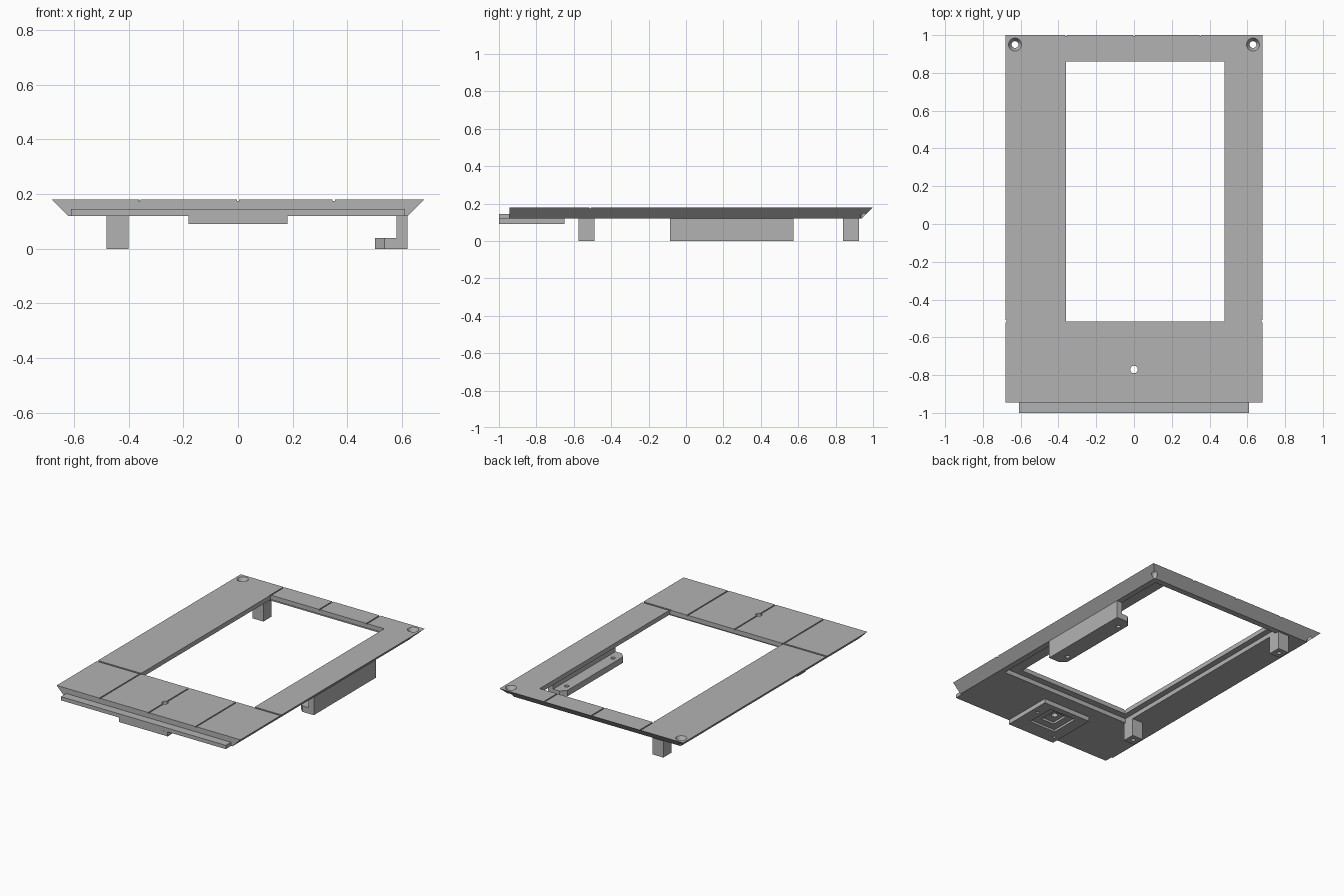
import bpy, bmesh, math

cube = bpy.data.objects.get("Cube")
if cube:
    bpy.data.objects.remove(cube, do_unlink=True)

grey = bpy.data.materials.new("plain grey")
colour = (0.45, 0.45, 0.45, 1)
grey.diffuse_color = colour
grey.use_nodes = True
grey.node_tree.nodes["Principled BSDF"].inputs["Base Color"].default_value = colour


def loft(name, lower, upper, z0, z1):
    """Solid between two outlines with the same number of corners."""
    bm = bmesh.new()
    a = [bm.verts.new((x, y, z0)) for x, y in lower]
    b = [bm.verts.new((x, y, z1)) for x, y in upper]
    bm.faces.new(a[::-1])
    bm.faces.new(b)
    n = len(a)
    for i in range(n):
        j = (i + 1) % n
        bm.faces.new((a[i], a[j], b[j], b[i]))
    bmesh.ops.recalc_face_normals(bm, faces=bm.faces)
    mesh = bpy.data.meshes.new(name)
    bm.to_mesh(mesh)
    bm.free()
    mesh.materials.append(grey)
    obj = bpy.data.objects.new(name, mesh)
    bpy.context.collection.objects.link(obj)
    return obj


def rect(x0, x1, y0, y1):
    return [(x0, y0), (x1, y0), (x1, y1), (x0, y1)]


def box(name, x0, x1, y0, y1, z0, z1):
    r = rect(x0, x1, y0, y1)
    return loft(name, r, r, z0, z1)


def circle(x, y, r, n=24):
    return [(x + r * math.cos(math.tau * i / n), y + r * math.sin(math.tau * i / n))
            for i in range(n)]


def hole(x, y, r, z0, z1, r_top=None):
    return loft("hole_cutter", circle(x, y, r), circle(x, y, r_top or r), z0, z1)


def cut(obj, cutters):
    """Subtract each cutter in turn and discard it."""
    for c in cutters:
        mod = obj.modifiers.new("cut", "BOOLEAN")
        mod.operation = "DIFFERENCE"
        mod.solver = "EXACT"
        mod.object = c
        bpy.context.view_layer.update()
        dg = bpy.context.evaluated_depsgraph_get()
        mesh = bpy.data.meshes.new_from_object(obj.evaluated_get(dg))
        obj.modifiers.clear()
        obj.data = mesh
        bpy.data.objects.remove(c, do_unlink=True)


TOP, UNDER = 0.18, 0.12
FRONT, SEAM_Y = -0.945, -0.515

# Frame plate: sides and back slope inward below
frame = loft("frame_plate", rect(-0.62, 0.62, FRONT, 0.94),
             rect(-0.68, 0.68, FRONT, 1.0), UNDER, TOP)

# Window opening and the wider recess beneath it
cut(frame, [box("recess_cutter", -0.40, 0.58, -0.56, 0.90, 0.05, 0.15),
            box("window_cutter", -0.36, 0.48, SEAM_Y, 0.86, 0.1, 0.3)])

# Countersunk screw holes in the back corners
for x in (-0.63, 0.63):
    cut(frame, [hole(x, 0.95, 0.018, 0.05, 0.3),
                hole(x, 0.95, 0.018, 0.15, 0.181, 0.035)])

# Central hole near the front
cut(frame, [hole(0, -0.77, 0.02, 0.05, 0.3)])

# Shallow seams on the top face
for x in (-0.36, 0, 0.35):
    for y0, y1 in ((-1.1, SEAM_Y + 0.01), (0.85, 1.1)):
        cut(frame, [box("seam_cutter", x - 0.004, x + 0.004, y0, y1, TOP - 0.006, 0.3)])
for x0, x1 in ((-0.8, -0.35), (0.47, 0.8)):
    cut(frame, [box("seam_cutter", x0, x1, SEAM_Y - 0.006, SEAM_Y + 0.006,
                    TOP - 0.006, 0.3)])

# Front tongue
box("front_tongue", -0.61, 0.61, -1.0, FRONT + 0.01, UNDER, 0.145)

# Pad under the front edge, with a stepped pocket
pad = box("front_pad", -0.18, 0.18, -1.0, -0.65, 0.09, UNDER)
cut(pad, [box("pocket_cutter", -0.10, 0.10, -0.89, -0.69, 0.0, 0.105),
          box("pocket_cutter", -0.05, 0.05, -0.84, -0.72, 0.0, 0.2),
          hole(0.14, -0.77, 0.01, 0.0, 0.11),
          hole(-0.14, -0.94, 0.01, 0.0, 0.11)])

# Two posts under the right side
for name, y0, y1 in (("front_post", -0.575, -0.49), ("back_post", 0.84, 0.925)):
    post = box(name, -0.48, -0.40, y0, y1, 0, UNDER + 0.01)
    cut(post, [hole(-0.44, (y0 + y1) / 2, 0.014, -0.1, 0.06)])

# Long bracket under the left side: upright wall and chamfered foot
Y0, Y1 = -0.085, 0.575
box("bracket_wall", 0.58, 0.62, Y0, Y1, 0, UNDER + 0.01)
outline = [(0.58, Y0), (0.58, Y1), (0.535, Y1), (0.50, Y1 - 0.035),
           (0.50, Y0 + 0.035), (0.535, Y0)]
foot = loft("bracket_foot", outline, outline, 0, 0.04)
cut(foot, [hole(0.54, y, 0.014, -0.1, 0.1) for y in (0.0, 0.49)])
